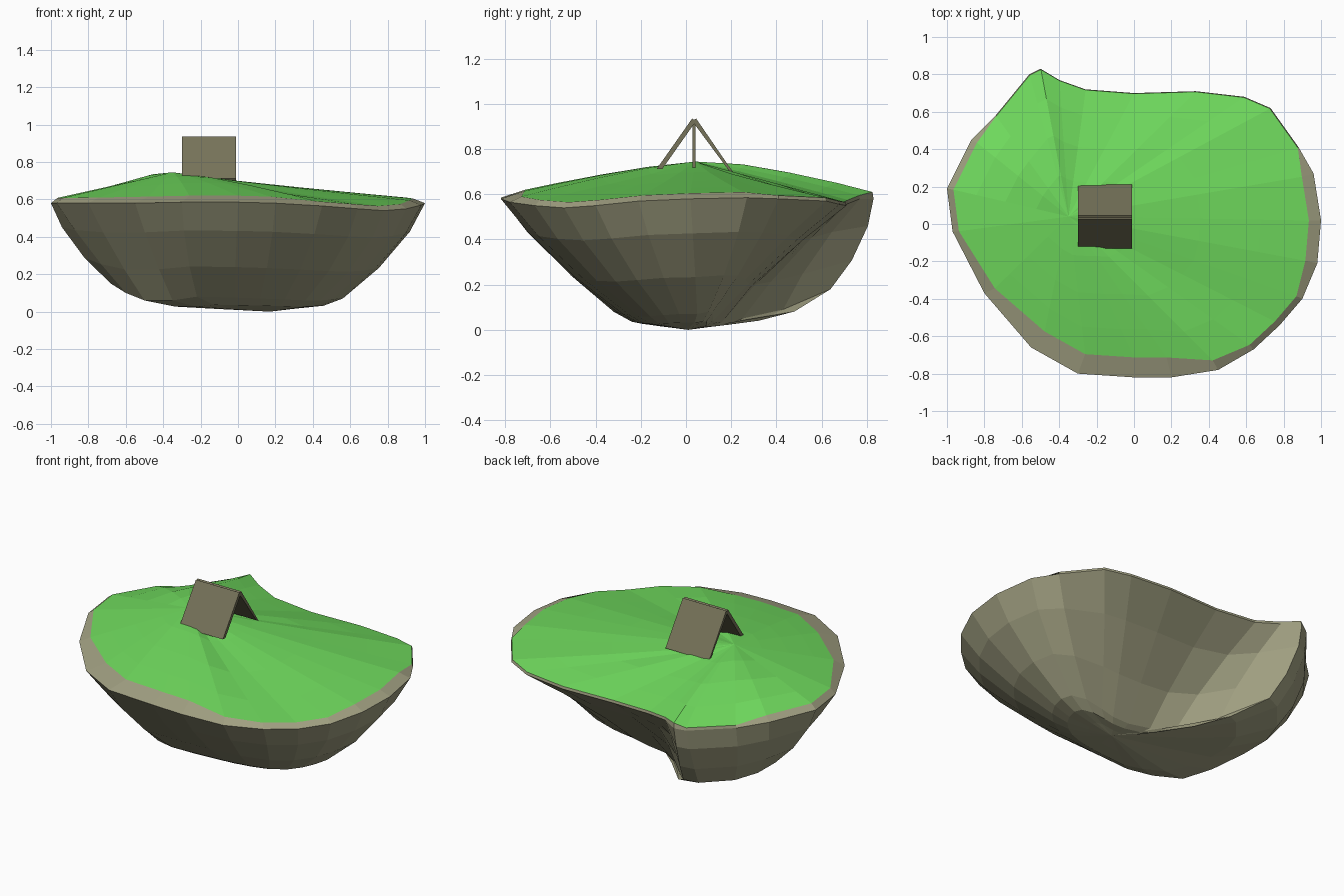
import bpy
from mathutils import Vector

if "Cube" in bpy.data.objects:
    bpy.data.objects.remove(bpy.data.objects["Cube"])


def material(name, rgb):
    m = bpy.data.materials.new(name)
    m.diffuse_color = (*rgb, 1)
    m.use_nodes = True
    m.node_tree.nodes["Principled BSDF"].inputs["Base Color"].default_value = m.diffuse_color
    return m


def add_mesh(name, verts, faces, mat):
    me = bpy.data.meshes.new(name)
    me.from_pydata([tuple(v) for v in verts], [], faces)
    me.materials.append(mat)
    ob = bpy.data.objects.new(name, me)
    bpy.context.collection.objects.link(ob)
    return ob


def loft(name, rings, tip, mat):
    """Bridge equal-length rings and close the last one to a tip vertex."""
    n = len(rings[0])
    verts = [v for r in rings for v in r] + [tip]
    faces = []
    for k in range(len(rings) - 1):
        for i in range(n):
            j = (i + 1) % n
            faces.append((k * n + i, (k + 1) * n + i, (k + 1) * n + j, k * n + j))
    b = (len(rings) - 1) * n
    faces += [(b + i, len(verts) - 1, b + (i + 1) % n) for i in range(n)]
    return add_mesh(name, verts, faces, mat)


rock = material("rock", (0.36, 0.355, 0.225))
cloth = material("tent_cloth", (0.18, 0.17, 0.10))
green = material("grass", (0.16, 0.70, 0.11))

# Outer rim, counter-clockwise from +x
rim = [Vector(p) for p in [
    (1, .02, .58), (.96, .27, .585), (.88, .41, .58), (.73, .62, .57), (.59, .68, .555),
    (.33, .71, .55), (0, .70, .55), (-.26, .72, .56), (-.40, .77, .58), (-.50, .83, .58),
    (-.56, .80, .57), (-.74, .58, .55), (-.87, .45, .57), (-1, .19, .58), (-.97, -.04, .58),
    (-.80, -.37, .58), (-.55, -.66, .58), (-.30, -.80, .585), (0, -.82, .585), (.20, -.82, .58),
    (.45, -.78, .565), (.64, -.67, .55), (.78, -.54, .54), (.90, -.40, .55), (.98, -.21, .57)]]

# Ring around the underside; the back left runs out into a fin
low = [Vector(p) for p in [
    (.56, .05, .07), (.53, .10, .08), (.44, .12, .08), (.33, .12, .06), (.25, .12, .04),
    (.15, .13, .03), (.02, .16, .035), (-.10, .25, .05), (-.26, .43, .09), (-.43, .64, .18),
    (-.51, .61, .17), (-.64, .45, .16), (-.69, .30, .16), (-.68, .12, .15), (-.60, -.05, .10),
    (-.50, -.18, .06), (-.35, -.26, .06), (-.22, -.32, .08), (-.02, -.30, .075), (.12, -.28, .07),
    (.25, -.25, .065), (.36, -.21, .06), (.44, -.16, .06), (.50, -.10, .065), (.54, -.03, .07)]]

# Grass outline: inset at the front and sides, flush with the rim at the back
grass_edge = []
for i, p in enumerate(rim):
    if 2 <= i <= 11:
        s, lift = .995, .015
    elif 21 <= i <= 23:
        s, lift = .965, .025
    elif i >= 20 or i < 2:
        s, lift = .935, .025
    elif i <= 14:
        s, lift = .965, .028
    else:
        s, lift = (.93, .03) if i == 15 else (.87, .035)
    grass_edge.append(Vector((p.x * s, p.y * s, p.z + lift)))
grass_edge[9].z = .61


# Rock body: lip, rim, bulging flank (hollow at the back), underside
def flank(t):
    ring = []
    for i, (a, b) in enumerate(zip(rim, low)):
        out = Vector((a.x, a.y, 0)).normalized()
        bulge = .045
        if 3 <= i <= 8:
            bulge = -.03
        elif 14 <= i <= 16:
            bulge = .015
        elif i >= 21 or i < 2:
            bulge = .06
        ring.append(a.lerp(b, t) + out * bulge * 4 * t * (1 - t))
    return ring


def floor(t, sink):
    ring = [p.lerp(Vector((.15, 0, 0)), t) for p in low]
    for p in ring:
        p.z *= sink
    return ring


loft("rock_body", [grass_edge, rim, flank(.3), flank(.68), low, floor(.25, .6), floor(.6, .6)],
     Vector((.17, .01, 0)), rock)

# Grass mound: peak left of the middle, rounder shoulder at the back left
peak = Vector((-.35, .04, .745))
shoulder = [.85] * 5 + [1.0, 1.0, 1.1, 1.3, 1.6, 2.0, 2.2, 1.6, 1.0, 1.0, 1.0, 1.1] + [1.3] * 4 + [.9] * 4


def mound(t):
    ring = []
    for e, power in zip(grass_edge, shoulder):
        p = peak.lerp(e, t)
        p.z = peak.z - (peak.z - e.z) * t ** power
        ring.append(p)
    return ring


loft("grass_top", [mound(1), mound(.8), mound(.55), mound(.28)], peak, green)


# Tent: two leaning slabs and a thin centre pole
def slab(name, section, x0, x1):
    verts = [(x, y, z) for x in (x0, x1) for y, z in section]
    faces = [(3, 2, 1, 0), (4, 5, 6, 7)]
    faces += [(i, i + 4, (i + 1) % 4 + 4, (i + 1) % 4) for i in range(4)]
    return add_mesh(name, verts, faces, cloth)


slab("tent_front_panel", [(-.13, .712), (-.105, .712), (.045, .925), (.027, .935)], -.30, -.01)
slab("tent_back_panel", [(.19, .705), (.21, .695), (.045, .935), (.027, .925)], -.30, -.01)
slab("tent_pole", [(.028, .70), (.041, .70), (.041, .915), (.028, .915)], -.16, -.148)
